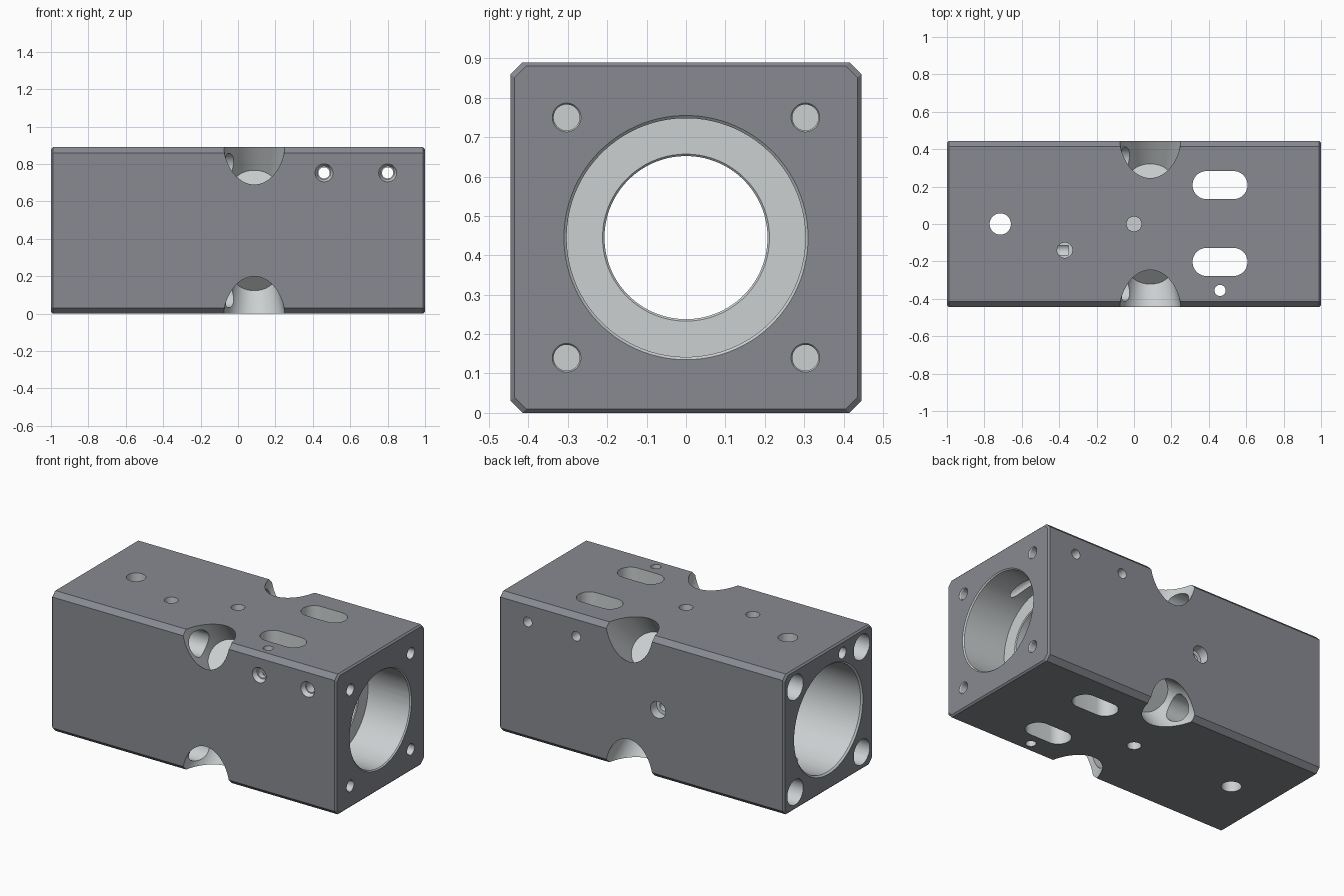
import bpy, bmesh, math
from mathutils import Vector, Matrix

if "Cube" in bpy.data.objects:
    bpy.data.objects.remove(bpy.data.objects["Cube"])

H = 0.445           # half width of the square section
C = 0.03            # long edge chamfer


def material(name, rgb):
    m = bpy.data.materials.new(name)
    m.diffuse_color = (*rgb, 1)
    return m


# Dark outside skin, light machined cuts
skins = [material("dark_skin", (0.133, 0.138, 0.155)), material("machined", (0.34, 0.36, 0.37))]
skins[0].diffuse_color = (0.245, 0.255, 0.285, 1)
skins[1].diffuse_color = (0.60, 0.63, 0.64, 1)


def make_object(name, bm, skin):
    bmesh.ops.recalc_face_normals(bm, faces=bm.faces)
    for f in bm.faces:
        f.material_index = skin
    me = bpy.data.meshes.new(name)
    bm.to_mesh(me)
    bm.free()
    for m in skins:
        me.materials.append(m)
    ob = bpy.data.objects.new(name, me)
    bpy.context.scene.collection.objects.link(ob)
    return ob


# Block: chamfered square section extruded along x, ends slightly bevelled
bm = bmesh.new()
k = H - C
section = [(-k, -H), (k, -H), (H, -k), (H, k), (k, H), (-k, H), (-H, k), (-H, -k)]
rings = []
for x, s in ((-1, 0.978), (-0.99, 1), (0.99, 1), (1, 0.978)):
    rings.append([bm.verts.new((x, y * s, z * s + H)) for y, z in section])
for a, b in zip(rings, rings[1:]):
    for i in range(8):
        j = (i + 1) % 8
        bm.faces.new((a[i], a[j], b[j], b[i]))
bm.faces.new(rings[0])
bm.faces.new(rings[-1])
body = make_object("bored_block", bm, 0)

# All cuts are gathered in one cutter mesh
cuts = bmesh.new()


def drill(start, end, r, r_end=None, segs=32, stretch=0):
    """Round (or tapered, or slot-shaped) cut from start to end."""
    a, b = Vector(start), Vector(end)
    d = b - a
    rot = d.to_track_quat('Z', 'Y').to_matrix().to_4x4() if not stretch else Matrix()
    verts = bmesh.ops.create_cone(
        cuts, cap_ends=True, segments=segs, radius1=r,
        radius2=r if r_end is None else r_end, depth=d.length,
        matrix=Matrix.Rotation(math.pi / segs, 4, 'Z'))["verts"]
    for v in verts:
        v.co.x += math.copysign(stretch, v.co.x)
    bmesh.ops.transform(cuts, verts=verts, matrix=Matrix.Translation((a + b) / 2) @ rot)


# Main bore: wide from the left, rod hole through the web, medium from the right
drill((-1.1, 0, H), (-0.03, 0, H), 0.335, segs=96)
drill((-1.01, 0, H), (-0.985, 0, H), 0.355, 0.33, segs=96)
drill((1.1, 0, H), (0.70, 0, H), 0.303, segs=96)
drill((1.01, 0, H), (0.985, 0, H), 0.32, 0.295, segs=96)
drill((-0.1, 0, H), (0.8, 0, H), 0.207, segs=96)
drill((0.71, 0, H), (0.69, 0, H), 0.222, 0.202, segs=96)

# Four tapered corner pockets, corner bolt holes on both ends
for sy in (-1, 1):
    for sz in (-1, 1):
        def corner(t):
            q = H - t / math.sqrt(2)
            return (0.087, sy * q, H + sz * q)
        drill(corner(-0.1), corner(0.29), 0.182, 0.1155, segs=64)
        y, z = sy * 0.333, H + sz * 0.333
        drill((-1.1, y, z), (0.04, y, z), 0.08)
        y, z = sy * 0.303, H + sz * 0.305
        drill((1.1, y, z), (0.84, y, z), 0.033)
        drill((1.01, y, z), (0.99, y, z), 0.043, 0.03)

# Two slots through the block top to bottom
for y in (-0.203, 0.208):
    drill((0.46, y, -0.1), (0.46, y, 1), 0.075, segs=48, stretch=0.072)

# Vertical through holes
drill((-0.715, 0, -0.1), (-0.715, 0, 1), 0.057)
drill((0.46, -0.355, -0.1), (0.46, -0.355, 1), 0.03)

# Blind centre holes on top and bottom
drill((0, 0, 1), (0, 0, 0.78), 0.04)
drill((0, 0, -0.1), (0, 0, 0.11), 0.04)

# Cross holes near the top, countersunk at the front
for x in (0.46, 0.80):
    drill((x, -0.6, 0.753), (x, 0.6, 0.753), 0.03)
    drill((x, -0.46, 0.753), (x, -0.415, 0.753), 0.054, 0.036)

# Stepped port on the top, fed by a drilling from the left end
drill((-0.37, -0.14, 1), (-0.37, -0.14, 0.84), 0.041)
drill((-0.37, -0.14, 0.9), (-0.37, -0.14, 0.81), 0.02)
drill((-1.1, -0.14, 0.815), (-0.35, -0.14, 0.815), 0.036)

# Stepped port on the back, reaching the wide bore
drill((-0.115, 0.6, 0.44), (-0.115, 0.385, 0.44), 0.053)
drill((-0.115, 0.5, 0.44), (-0.115, 0.25, 0.44), 0.03)

# Subtract every cut at once
cutter = make_object("cutter", cuts, 1)
cutter.hide_render = True
mod = body.modifiers.new("cut", 'BOOLEAN')
mod.operation = 'DIFFERENCE'
mod.solver = 'EXACT'
mod.use_self = True
mod.object = cutter
bpy.context.view_layer.objects.active = body
body.select_set(True)
cutter.select_set(False)
bpy.ops.object.modifier_apply(modifier=mod.name)
bpy.data.objects.remove(cutter)

# Smooth bores, sharp edges
bpy.ops.object.shade_smooth_by_angle(angle=math.radians(25))

for m in bpy.data.materials:
    if m.users and not m.is_grease_pencil:
        m.use_nodes = True
        m.node_tree.nodes["Principled BSDF"].inputs["Base Color"].default_value = m.diffuse_color
